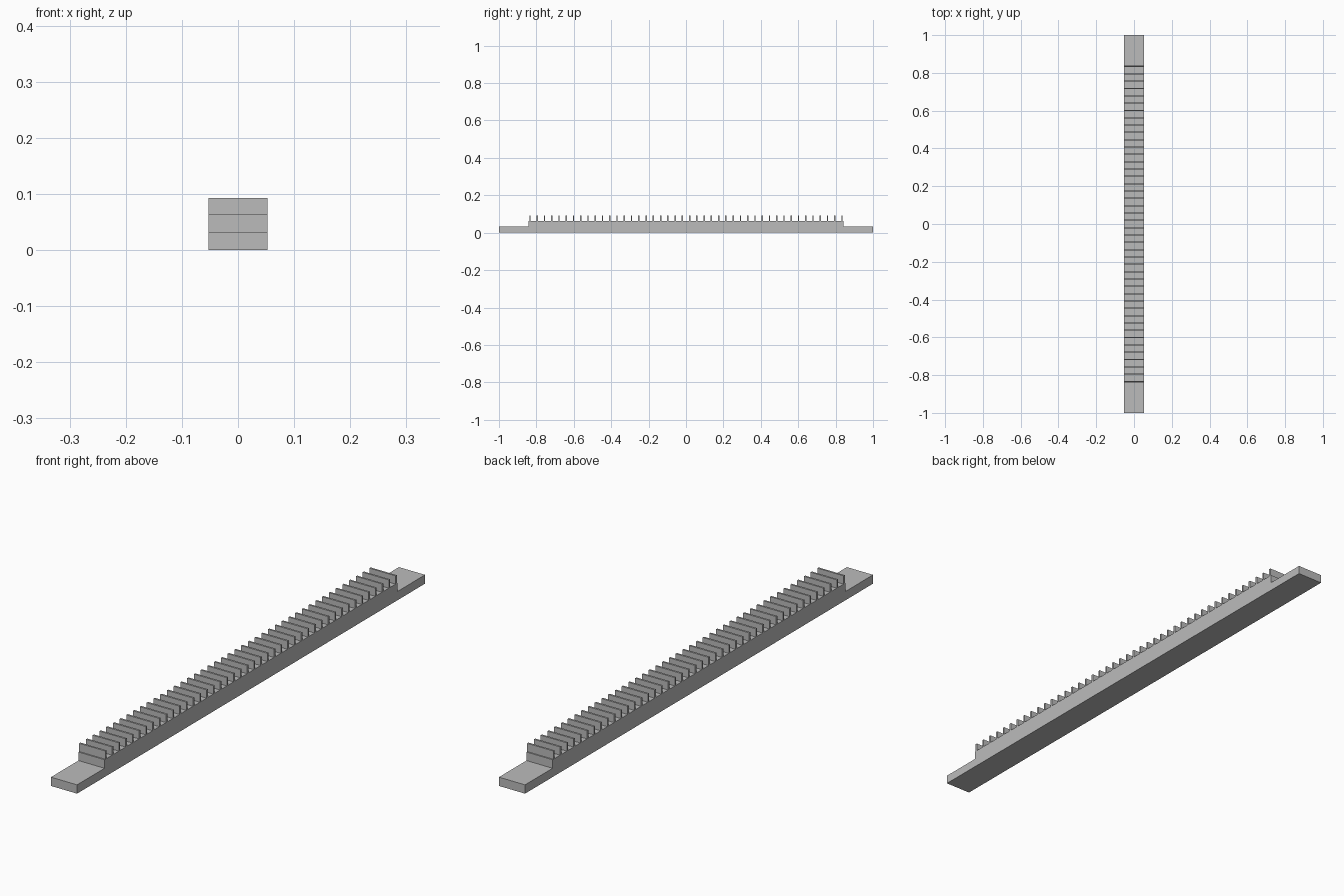
import bpy
import bmesh

if "Cube" in bpy.data.objects:
    bpy.data.objects.remove(bpy.data.objects["Cube"], do_unlink=True)

HALF_W = 0.0525     # half width of the bar
BODY_Y = 0.842      # half length of the raised body
TAB_Z, BODY_Z, FIN_Z = 0.032, 0.063, 0.093
FIN_COUNT, FIN_END, FIN_T = 44, 0.834, 0.007

grey = bpy.data.materials.new("plain grey")
grey.use_nodes = True
colour = (0.5, 0.5, 0.5, 1)
grey.diffuse_color = colour
grey.node_tree.nodes["Principled BSDF"].inputs["Base Color"].default_value = colour


def extrude_profile(name, profile):
    """Extrude a (y, z) outline across the width of the bar."""
    bm = bmesh.new()
    face = bm.faces.new([bm.verts.new((-HALF_W, y, z)) for y, z in profile])
    moved = bmesh.ops.extrude_face_region(bm, geom=[face])["geom"]
    verts = [v for v in moved if isinstance(v, bmesh.types.BMVert)]
    bmesh.ops.translate(bm, verts=verts, vec=(2 * HALF_W, 0, 0))
    bmesh.ops.recalc_face_normals(bm, faces=bm.faces)
    mesh = bpy.data.meshes.new(name)
    bm.to_mesh(mesh)
    bm.free()
    mesh.materials.append(grey)
    obj = bpy.data.objects.new(name, mesh)
    bpy.context.collection.objects.link(obj)
    return obj


# Stepped bar with a low mounting tab at each end
half = [(1, 0), (1, TAB_Z), (BODY_Y, TAB_Z), (BODY_Y, BODY_Z)]
extrude_profile("stepped_bar", half + [(-y, z) for y, z in reversed(half)])

# Row of thin upright fins
a, b = -FIN_END - FIN_T / 2, -FIN_END + FIN_T / 2
fins = extrude_profile("fins", [(a, BODY_Z), (b, BODY_Z), (b, FIN_Z), (a, FIN_Z)])
row = fins.modifiers.new("row", 'ARRAY')
row.count = FIN_COUNT
row.use_relative_offset = False
row.use_constant_offset = True
row.constant_offset_displace = (0, 2 * FIN_END / (FIN_COUNT - 1), 0)
